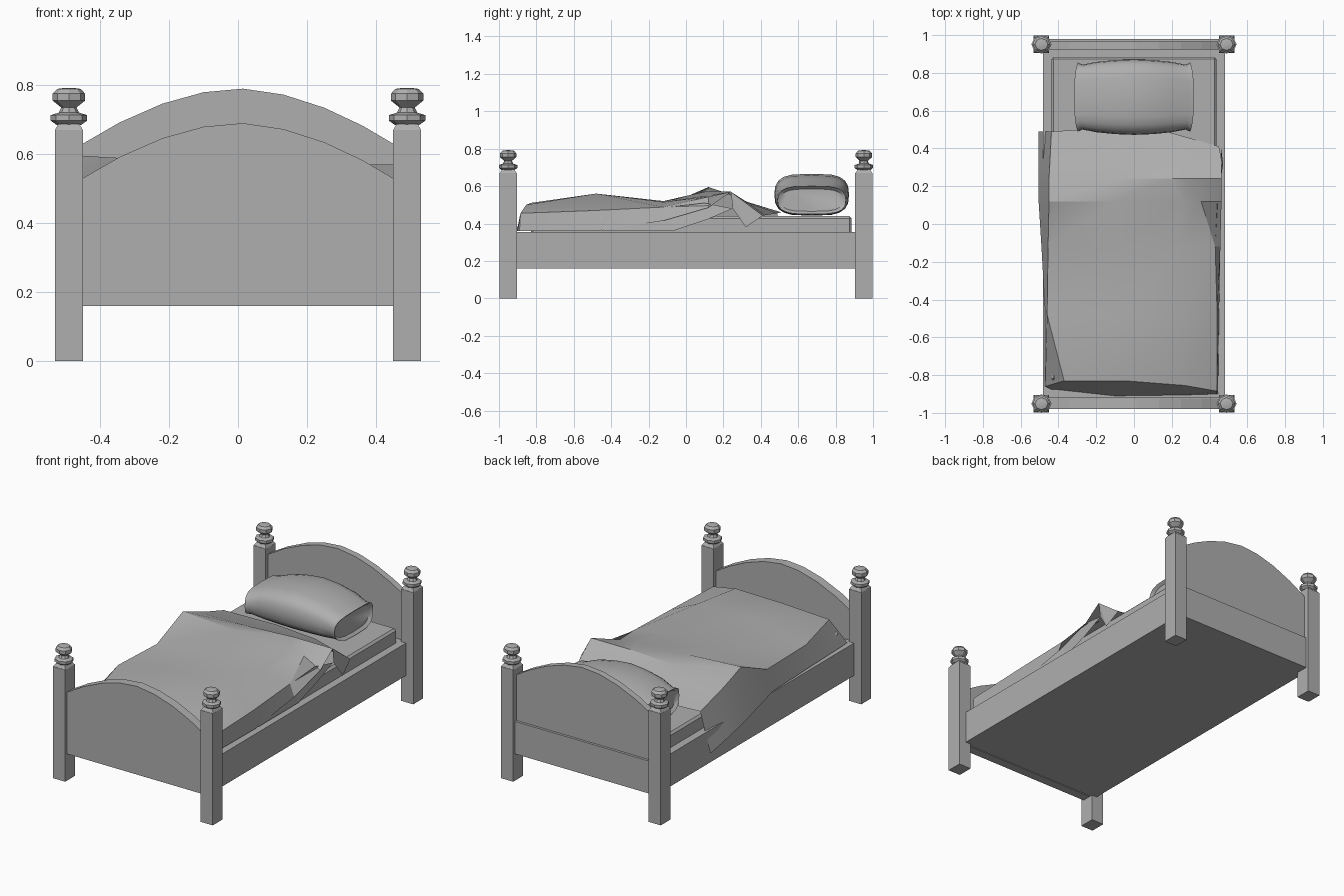
import bpy, bmesh, math

if "Cube" in bpy.data.objects:
    bpy.data.objects.remove(bpy.data.objects["Cube"])

grey = bpy.data.materials.new("grey")
grey.diffuse_color = (.43, .43, .43, 1)
grey.use_nodes = True
grey.node_tree.nodes["Principled BSDF"].inputs["Base Color"].default_value = grey.diffuse_color


def make(name, verts, faces, smooth=None):
    mesh = bpy.data.meshes.new(name)
    mesh.from_pydata(verts, [], faces)
    mesh.materials.append(grey)
    bm = bmesh.new()
    bm.from_mesh(mesh)
    bmesh.ops.recalc_face_normals(bm, faces=bm.faces)
    bm.to_mesh(mesh)
    bm.free()
    ob = bpy.data.objects.new(name, mesh)
    bpy.context.collection.objects.link(ob)
    if smooth:
        bpy.ops.object.select_all(action='DESELECT')
        ob.select_set(True)
        bpy.context.view_layer.objects.active = ob
        bpy.ops.object.shade_smooth_by_angle(angle=math.radians(smooth))
    return ob


def loft(name, rings, smooth=None):
    """Skin a stack of closed rings and cap both ends."""
    n = len(rings[0])
    verts = [p for r in rings for p in r]
    faces = [(k * n + i, k * n + (i + 1) % n, (k + 1) * n + (i + 1) % n, (k + 1) * n + i)
             for k in range(len(rings) - 1) for i in range(n)]
    faces += [tuple(range(n)), tuple(range(len(verts) - n, len(verts)))]
    return make(name, verts, faces, smooth)


def box(name, x0, x1, y0, y1, z0, z1):
    return loft(name, [[(x0, y0, z), (x1, y0, z), (x1, y1, z), (x0, y1, z)] for z in (z0, z1)])


# Corner posts with turned eight-sided finials
FINIAL = [(.052, .67), (.036, .685), (.053, .697), (.053, .713), (.030, .72),
          (.022, .735), (.047, .755), (.047, .775), (.034, .789), (.012, .792)]
for sx, side in ((-1, "left"), (1, "right")):
    for sy, end in ((-1, "foot"), (1, "head")):
        cx, cy = sx * .49, sy * .951
        box(f"{end}_{side}_post", cx - .041, cx + .041, cy - .047, cy + .047, 0, .67)
        rings = [[(cx + r * math.cos(math.tau * i / 8), cy + .93 * r * math.sin(math.tau * i / 8), z)
                  for i in range(8)] for r, z in FINIAL[1:]]
        loft(f"{end}_{side}_finial", rings)
        # square chamfer on top of the post
        loft(f"{end}_{side}_post_cap",
             [[(cx + a * w, cy + b * w * 1.1, z) for a, b in ((-1, -1), (1, -1), (1, 1), (-1, 1))]
              for w, z in ((.041, .669), (.030, .688))])


# Arched end boards
def arched_board(name, y0, y1, edge_z, rise):
    xs = [-.45, -.343, -.219, -.1, .014, .132, .25, .36, .45]
    arch = [(x, edge_z + rise * (1 - (abs(x) / .45) ** 1.8)) for x in xs]
    outline = [(.45, .16), (-.45, .16)] + arch
    loft(name, [[(x, y, z) for x, z in outline] for y in (y0, y1)])


arched_board("footboard", -.98, -.925, .53, .16)
arched_board("headboard", .925, .965, .63, .16)

# Frame base and head rail
box("bed_frame", -.483, .483, -.92, .92, .16, .355)
box("head_rail", -.45, .45, .91, .98, .16, .355)

# Mattress with chamfered edges
mattress = box("mattress", -.437, .437, -.83, .885, .34, .44)
bevel = mattress.modifiers.new("round", 'BEVEL')
bevel.width = .012
bevel.segments = 1

# Pillow: rounded sections along x, flared at both seams (x, half depth, half height, centre z)
HALF = [(.283, .165, .060, .525), (.298, .183, .075, .525), (.272, .172, .078, .527),
        (.20, .186, .097, .541), (.10, .196, .107, .550)]
stations = [(-x, a, b, c) for x, a, b, c in HALF] + [(0, .200, .112, .554)] + HALF[::-1]


def rounded(t, power):
    return math.copysign(abs(t) ** power, t)


rings = []
for x, a, b, c in stations:
    ring = []
    for i in range(20):
        u, v = math.cos(math.tau * i / 20), math.sin(math.tau * i / 20)
        bulge = 1 + .06 * (1 - u * u) * (abs(x) > .25)
        ring.append((x * bulge, .672 + a * rounded(u, .55), c + b * rounded(v, .75)))
    rings.append(ring)
loft("pillow", rings, 40)

# Blanket: cross-sections from foot to head, (x, z) from left hem to right hem
ROWS = [
    (-.90, [(-.44, .36), (-.42, .36), (-.10, .36), (.27, .36), (.435, .36), (.445, .36)]),
    (-.86, [(-.47, .37), (-.37, .495), (-.05, .51), (.27, .50), (.44, .455), (.445, .36)]),
    (-.48, [(-.47, .36), (-.46, .50), (-.10, .56), (.25, .56), (.44, .47), (.45, .36)]),
    (-.12, [(-.49, .365), (-.455, .49), (-.10, .52), (.25, .515), (.43, .488), (.457, .415)]),
    (.12, [(-.505, .31), (-.45, .595), (-.10, .575), (.25, .55), (.355, .543), (.463, .485)]),
    (.24, [(-.505, .28), (-.45, .55), (-.10, .555), (.20, .57), (.275, .57), (.462, .57)]),
    (.33, [(-.505, .26), (-.445, .515), (-.10, .515), (.20, .512), (.29, .51), (.465, .50)]),
    (.49, [(-.505, .23), (-.437, .465), (-.10, .46), (.17, .455), (.40, .445), (.45, .442)]),
]
SHIFT = {-.90: (.025, .025, -.01, -.005, 0, 0),       # slanted foot edge
         -.86: (0, .03, .03, .005, -.025, -.03),
         .49: (0, 0, .02, 0, -.065, -.08)}            # head edge pulled back at the right
verts = [(x, y + SHIFT.get(y, (0,) * 6)[i], z) for y, row in ROWS for i, (x, z) in enumerate(row)]
n = 6
make("blanket", verts,
     [(r * n + i, r * n + i + 1, (r + 1) * n + i + 1, (r + 1) * n + i)
      for r in range(len(ROWS) - 1) for i in range(n - 1)], 25)

# Hanging side under the lifted right edge, and the small corner that drops behind it
make("blanket_side", [(.445, -.45, .45), (.45, -.45, .36), (.45, -.07, .36), (.452, .11, .42),
                      (.455, .25, .48), (.44, .10, .51), (.43, -.12, .485)],
     [(0, 1, 2, 6), (2, 3, 5, 6), (3, 4, 5)])
make("blanket_corner", [(.46, .24, .57), (.46, .25, .48), (.472, .32, .38), (.46, .41, .442)],
     [(0, 1, 2), (0, 2, 3)])
